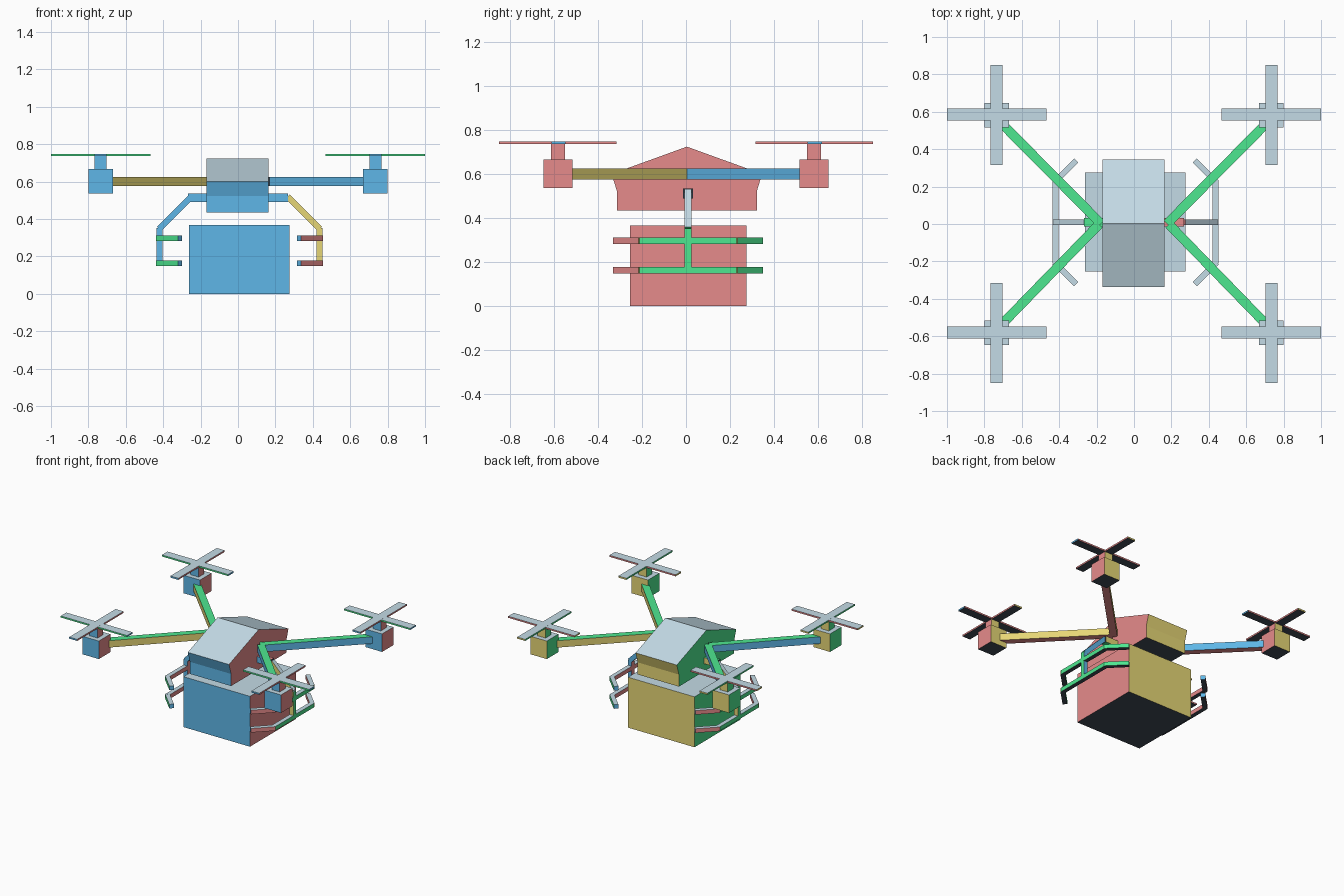
import bpy, bmesh, math
from mathutils import Matrix, Vector

if "Cube" in bpy.data.objects:
    bpy.data.objects.remove(bpy.data.objects["Cube"])


def linear(h):
    def ch(c):
        c /= 255
        return c / 12.92 if c <= 0.04045 else ((c + 0.055) / 1.055) ** 2.4
    return [ch(int(h[i:i + 2], 16)) for i in (0, 2, 4)] + [1]


# One colour per local face direction
PALETTE = [("right_red", "E68B8B"), ("left_green", "4EE891"),
           ("back_yellow", "E6D676"), ("front_blue", "61BAEC"),
           ("top_pale_grey", "C4DBE6"), ("bottom_charcoal", "404A56")]
MATS = []
for mat_name, code in PALETTE:
    m = bpy.data.materials.new(mat_name)
    m.diffuse_color = linear(code)
    m.use_nodes = True
    m.node_tree.nodes["Principled BSDF"].inputs["Base Color"].default_value = m.diffuse_color
    MATS.append(m)


def finish(name, bm, matrix):
    """Colour faces by dominant local direction, then place the part."""
    bmesh.ops.recalc_face_normals(bm, faces=bm.faces)
    bm.normal_update()
    for f in bm.faces:
        axis = max(range(3), key=lambda i: abs(f.normal[i]))
        f.material_index = axis * 2 + (f.normal[axis] < 0)
    me = bpy.data.meshes.new(name)
    bm.to_mesh(me)
    bm.free()
    for mat in MATS:
        me.materials.append(mat)
    ob = bpy.data.objects.new(name, me)
    ob.matrix_world = matrix
    bpy.context.collection.objects.link(ob)
    return ob


def box(name, size, loc, rot=None, base=None):
    bm = bmesh.new()
    bmesh.ops.create_cube(bm, size=1)
    bmesh.ops.scale(bm, vec=size, verts=bm.verts)
    mat = Matrix.Translation(loc) @ (rot or Matrix())
    return finish(name, bm, (base or Matrix()) @ mat)


def spin(deg, axis="Z"):
    return Matrix.Rotation(math.radians(deg), 4, axis)


# Hull: side profile extruded across x
profile = [(0, 0.725), (-0.342, 0.601), (-0.318, 0.523), (-0.318, 0.435),
           (0.318, 0.435), (0.318, 0.523), (0.342, 0.601)]
bm = bmesh.new()
face = bm.faces.new([bm.verts.new((-0.168, y, z)) for y, z in profile])
ext = bmesh.ops.extrude_face_region(bm, geom=[face])
bmesh.ops.translate(bm, vec=(0.332, 0, 0),
                    verts=[v for v in ext["geom"] if isinstance(v, bmesh.types.BMVert)])
finish("hull", bm, Matrix.Translation((0, 0.004, 0)))

# Carried crate
box("crate", (0.536, 0.53, 0.367), (0.007, 0.01, 0.1835))

# Four arms with motor, shaft and crossed blades
for sx, side in ((-1, "left"), (1, "right")):
    for sy, end in ((-1, "front"), (1, "back")):
        tag = f"{end}_{side}"
        mx, my = sx * 0.734, sy * 0.582
        # Arms meet in a V against the hull wall
        start = Vector((sx * 0.187, -0.002, 0.601) if sy < 0
                       else (sx * 0.176, 0.001, 0.601))
        stop = Vector((sx * 0.72, sy * 0.55, 0.601))
        d = (stop - start).normalized()
        down = Vector((0, 0, -1))
        rot = Matrix((down, d.cross(down), d)).transposed().to_4x4()
        box(f"arm_{tag}", (0.05, 0.05, (stop - start).length),
            (start + stop) / 2, rot)
        box(f"motor_{tag}", (0.132, 0.132, 0.131), (mx, my, 0.602))
        box(f"shaft_{tag}", (0.064, 0.064, 0.072), (mx, my, 0.702))
        box(f"blade_long_{tag}", (0.064, 0.534, 0.0115), (mx, my, 0.742))
        box(f"blade_cross_{tag}", (0.064, 0.534, 0.0113),
            (mx, my + 0.003, 0.742), spin(90))

# Two grippers: the second is the first turned half a turn
for side, turn, sx in (("left", 0, -1), ("right", 180, 1)):
    base = Matrix.Translation((0.008, 0.009, 0)) @ spin(turn)
    box(f"gripper_stub_{side}", (0.045, 0.045, 0.11),
        (sx * 0.213, 0.009, 0.513), spin(-sx * 90, "Y"))
    box(f"gripper_elbow_{side}", (0.244, 0.03, 0.032),
        (-0.3436, 0, 0.4344), spin(-45, "Y"), base)
    box(f"gripper_post_{side}", (0.031, 0.03, 0.202), (-0.428, 0, 0.251), None, base)
    for z, level in ((0.297, "upper"), (0.164, "lower")):
        box(f"gripper_bar_{level}_{side}", (0.0312, 0.44, 0.03),
            (-0.428, 0, z), None, base)
        for s, angle, end in ((-1, 45, "a"), (1, 135, "b")):
            box(f"finger_{end}_{level}_{side}", (0.031, 0.165, 0.0298),
                (-0.376, s * 0.272, z), spin(angle), base)
